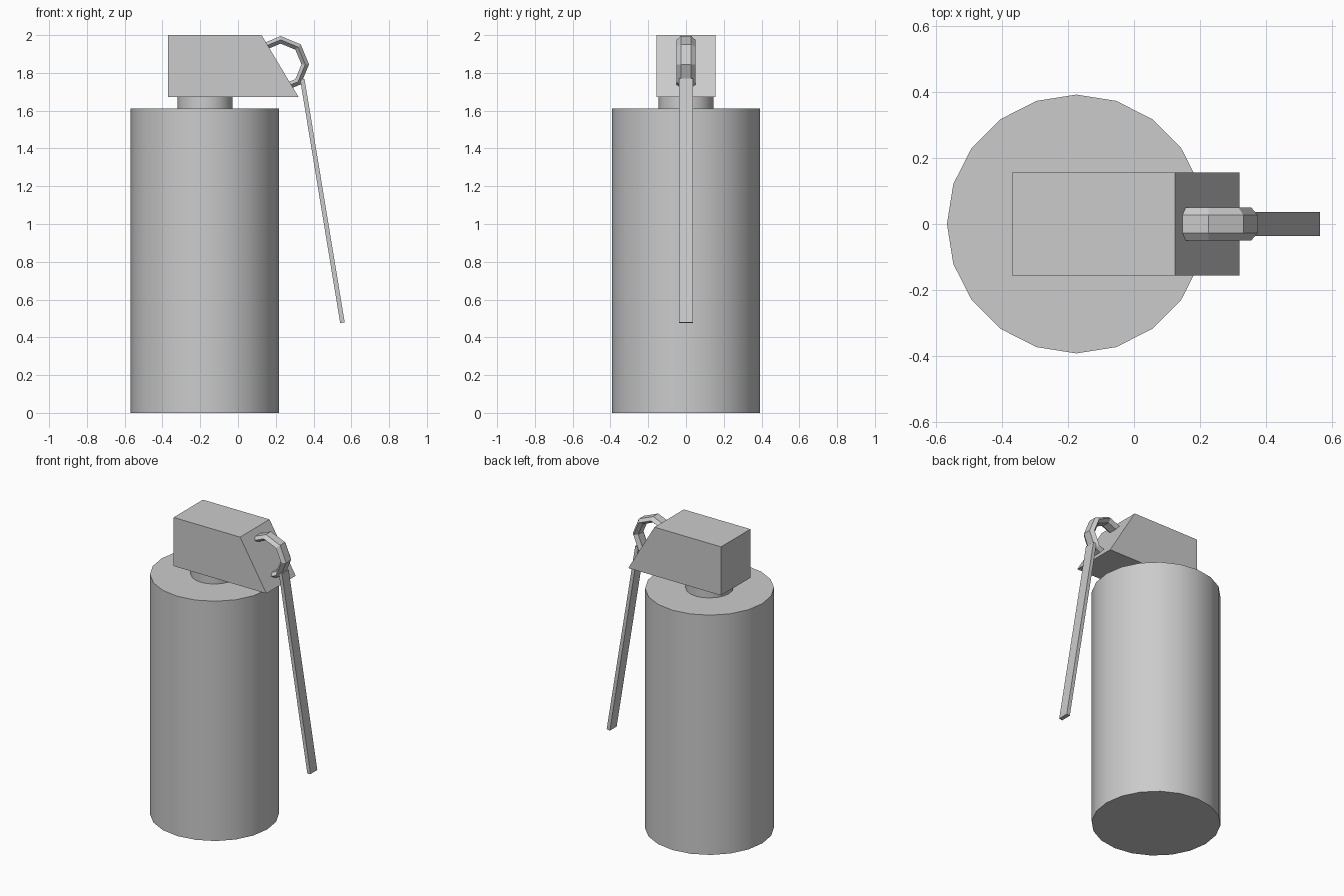
import bpy, bmesh, math

if "Cube" in bpy.data.objects:
    bpy.data.objects.remove(bpy.data.objects["Cube"])

AXIS_X = -0.175  # centre line of the canister


def cylinder(name, radius, z0, z1):
    bpy.ops.mesh.primitive_cylinder_add(vertices=20, radius=radius, depth=z1 - z0,
                                        location=(AXIS_X, 0, (z0 + z1) / 2))
    obj = bpy.context.object
    obj.name = name
    bpy.ops.object.shade_smooth_by_angle(angle=math.radians(35))
    return obj


def extruded_profile(name, points, half_width):
    """Extrude an x-z outline symmetrically along y."""
    bm = bmesh.new()
    face = bm.faces.new([bm.verts.new((x, -half_width, z)) for x, z in points])
    ext = bmesh.ops.extrude_face_region(bm, geom=[face])
    for v in ext["geom"]:
        if isinstance(v, bmesh.types.BMVert):
            v.co.y = half_width
    bmesh.ops.recalc_face_normals(bm, faces=bm.faces)
    mesh = bpy.data.meshes.new(name)
    bm.to_mesh(mesh)
    bm.free()
    obj = bpy.data.objects.new(name, mesh)
    bpy.context.collection.objects.link(obj)
    return obj


def faceted_ring(name, centre, radius, section, sides):
    """Sweep a (radial, y) section around the y axis."""
    bm = bmesh.new()
    loops = []
    for i in range(sides):
        a = 2 * math.pi * i / sides
        loops.append([bm.verts.new((centre[0] + (radius + r) * math.cos(a), y,
                                    centre[1] + (radius + r) * math.sin(a)))
                      for r, y in section])
    n = len(section)
    for i in range(sides):
        p, q = loops[i], loops[(i + 1) % sides]
        for j in range(n):
            k = (j + 1) % n
            bm.faces.new((p[j], p[k], q[k], q[j]))
    bmesh.ops.recalc_face_normals(bm, faces=bm.faces)
    mesh = bpy.data.meshes.new(name)
    bm.to_mesh(mesh)
    bm.free()
    obj = bpy.data.objects.new(name, mesh)
    bpy.context.collection.objects.link(obj)
    return obj


# Canister and neck
cylinder("canister_body", 0.393, 0, 1.612)
cylinder("neck", 0.145, 1.60, 1.685)

# Wedge-fronted block on top
extruded_profile("head_block", [(-0.37, 1.673), (0.32, 1.673), (0.125, 2.0), (-0.37, 2.0)], 0.156)

# Pull ring, partly sunk into the sloped face
faceted_ring("pull_ring", (0.226, 1.845), 0.13,
             [(0.02, -0.027), (0.02, 0.027), (0, 0.05),
              (-0.02, 0.027), (-0.02, -0.027), (0, -0.05)], 8)

# Long thin lever hanging from the ring
extruded_profile("lever", [(0.329, 1.765), (0.352, 1.769), (0.565, 0.479), (0.541, 0.475)], 0.036)
